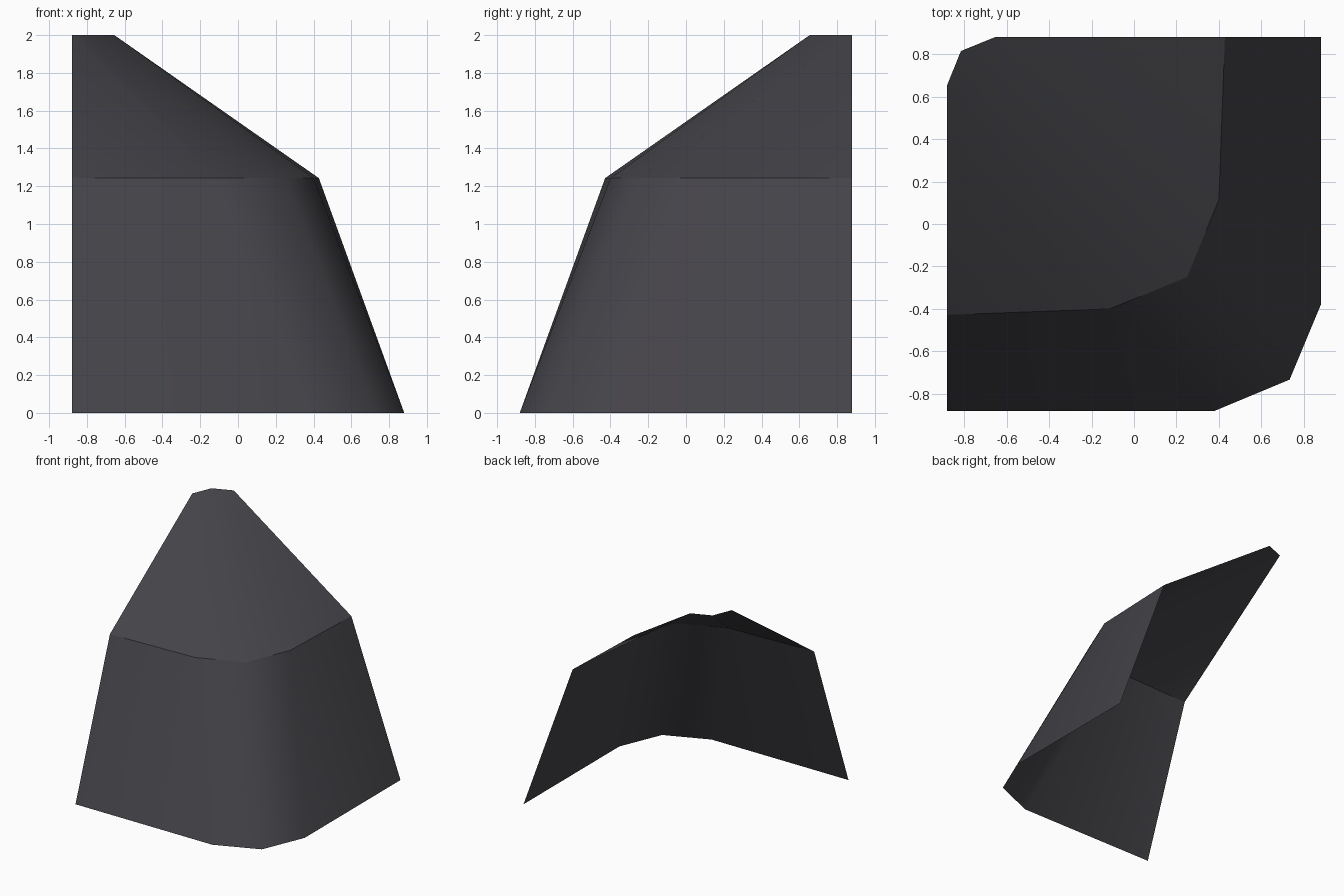
import bpy

if "Cube" in bpy.data.objects:
    bpy.data.objects.remove(bpy.data.objects["Cube"])

slate = bpy.data.materials.new("dark slate grey")
slate.diffuse_color = (0.058, 0.056, 0.065, 1)
slate.use_nodes = True
slate.node_tree.nodes["Principled BSDF"].inputs["Base Color"].default_value = slate.diffuse_color


def mirrored(half, z):
    """Complete a row across the corner diagonal: (x, y) -> (-y, -x)."""
    row = half + [(-y, -x) for x, y in reversed(half[:-1])]
    return [(x, y, z) for x, y in row]


def skin(name, low, high):
    """Open smooth sheet between two rows; repeated points make triangles."""
    verts = []
    for p in low + high:
        if p not in verts:
            verts.append(p)
    faces = []
    for i in range(len(low) - 1):
        face = []
        for p in (low[i], low[i + 1], high[i + 1], high[i]):
            k = verts.index(p)
            if k not in face:
                face.append(k)
        faces.append(face)
    mesh = bpy.data.meshes.new(name)
    mesh.from_pydata(verts, [], faces)
    mesh.materials.append(slate)
    for f in mesh.polygons:
        f.use_smooth = True
    obj = bpy.data.objects.new(name, mesh)
    bpy.context.collection.objects.link(obj)


# Rounded corner rows: eave, ridge break and the small arc at the peak
base = mirrored([(-0.88, -0.88), (0.38, -0.88), (0.733, -0.733)], 0)
bend = mirrored([(-0.88, -0.428), (-0.115, -0.40), (0.25, -0.25)], 1.243)
peak = mirrored([(-0.88, 0.655), (-0.88, 0.655), (-0.815, 0.815)], 2)

# Separate sheets keep the crease between the two slopes sharp
skin("lower_roof_slope", base, bend)
skin("upper_roof_slope", bend, peak)
